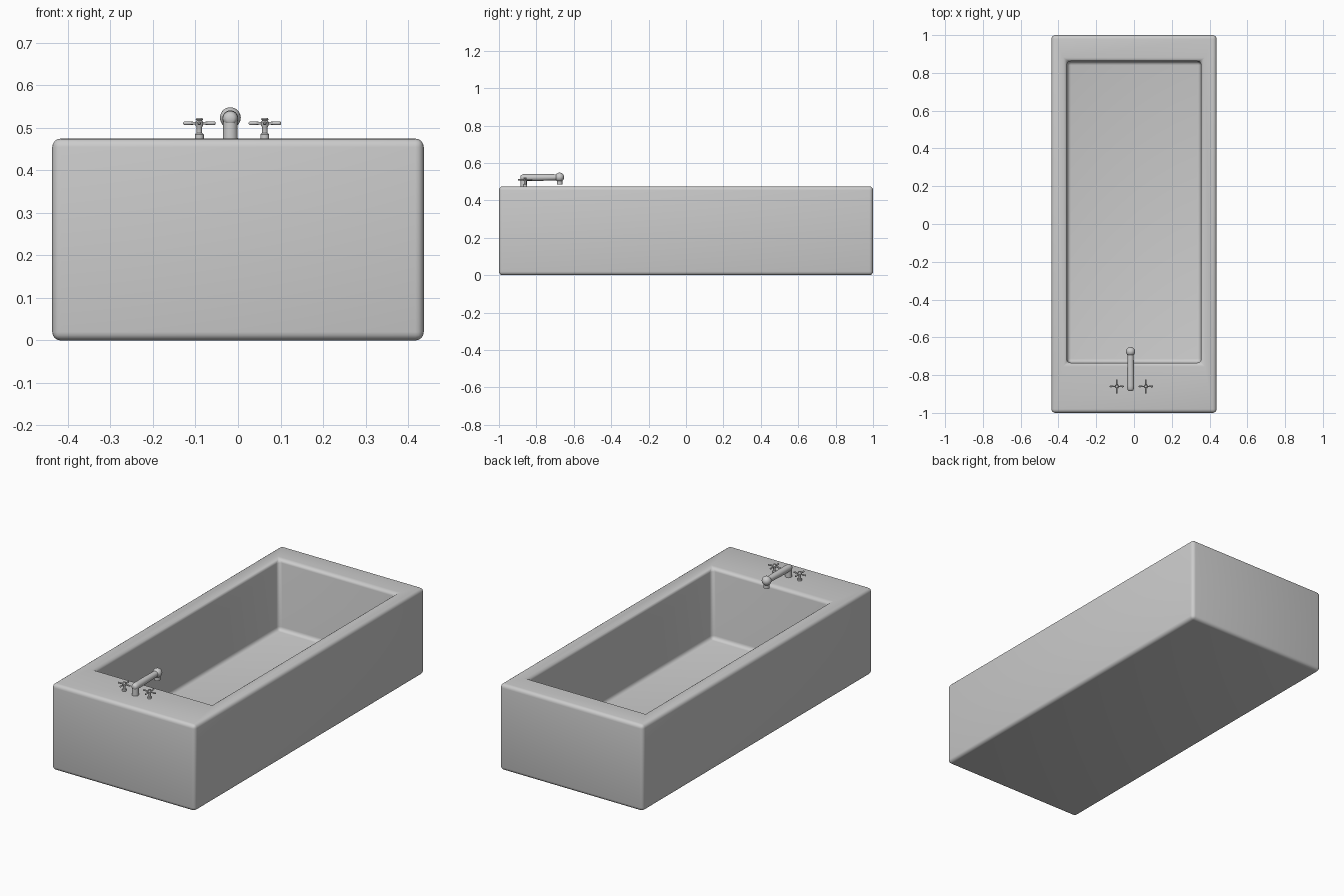
import bpy, bmesh, math
from mathutils import Vector

if "Cube" in bpy.data.objects:
    bpy.data.objects.remove(bpy.data.objects["Cube"])

grey = bpy.data.materials.new("plain_grey")
grey.diffuse_color = (0.6, 0.6, 0.6, 1)
grey.use_nodes = True
grey.node_tree.nodes["Principled BSDF"].inputs["Base Color"].default_value = grey.diffuse_color


def finish(name, bm, angle=40):
    bmesh.ops.recalc_face_normals(bm, faces=bm.faces)
    me = bpy.data.meshes.new(name)
    bm.to_mesh(me)
    bm.free()
    ob = bpy.data.objects.new(name, me)
    bpy.context.collection.objects.link(ob)
    me.materials.append(grey)
    bpy.ops.object.select_all(action='DESELECT')
    ob.select_set(True)
    bpy.context.view_layer.objects.active = ob
    bpy.ops.object.shade_smooth_by_angle(angle=math.radians(angle))
    return ob


def revolve(bm, profile, origin, axis, n=24):
    """Lathe (radius, distance) pairs around an axis from origin."""
    q = Vector((0, 0, 1)).rotation_difference(Vector(axis).normalized())
    rings = []
    for r, h in profile:
        rings.append([bm.verts.new(Vector(origin) + q @ Vector(
            (r * math.cos(2 * math.pi * i / n), r * math.sin(2 * math.pi * i / n), h)))
            for i in range(n)])
    for a, b in zip(rings, rings[1:]):
        for i in range(n):
            bm.faces.new((a[i], a[(i + 1) % n], b[(i + 1) % n], b[i]))
    bm.faces.new(rings[0])
    bm.faces.new(rings[-1])


# Tub: outer block, flat rim and sunken basin from four rectangular loops
bm = bmesh.new()
loops = []
for x, y0, y1, z in ((0.437, -1, 1, 0), (0.437, -1, 1, 0.475),
                     (0.355, -0.735, 0.862, 0.475), (0.353, -0.733, 0.86, 0.085)):
    loops.append([bm.verts.new(c) for c in ((-x, y0, z), (x, y0, z), (x, y1, z), (-x, y1, z))])
for a, b in zip(loops, loops[1:]):
    for i in range(4):
        j = (i + 1) % 4
        bm.faces.new((a[i], a[j], b[j], b[i]))
bm.faces.new(loops[0])
bm.faces.new(loops[-1])
bmesh.ops.recalc_face_normals(bm, faces=bm.faces)
edges = [e for e in bm.edges if e.calc_face_angle(0) > 0.5]
bmesh.ops.bevel(bm, geom=edges, offset=0.02, offset_type='OFFSET', segments=4,
                profile=0.5, affect='EDGES', clamp_overlap=True)
finish("bathtub", bm, 50)

# Spout: column, rounded elbow, slightly tapered pipe, ball end and nozzle
FX = -0.018
bm = bmesh.new()
revolve(bm, [(0.0175, 0), (0.0165, 0.05)], (FX, -0.867, 0.472), (0, 0, 1))
revolve(bm, [(0.008, -0.018), (0.014, -0.014), (0.018, -0.004), (0.0185, 0.01),
             (0.0185, 0.08), (0.0155, 0.19)],
        (FX, -0.867, 0.522), (0, 0.19, 0.002))
ball = bmesh.ops.create_uvsphere(bm, u_segments=24, v_segments=14, radius=0.0245)["verts"]
bmesh.ops.translate(bm, verts=ball, vec=(FX, -0.676, 0.524))
revolve(bm, [(0.015, 0), (0.015, 0.036)], (FX, -0.676, 0.485), (0, 0, 1))
finish("spout", bm)

# Two cross-handle taps
for name, hx in (("left_tap", -0.091), ("right_tap", 0.063)):
    bm = bmesh.new()
    revolve(bm, [(0.0105, 0), (0.0105, 0.013), (0.0065, 0.016), (0.0065, 0.03),
                 (0.009, 0.034), (0.009, 0.042), (0.006, 0.045), (0.009, 0.048), (0.007, 0.051)],
            (hx, -0.86, 0.472), (0, 0, 1))
    for d in ((1, 0, 0), (-1, 0, 0), (0, 1, 0), (0, -1, 0)):
        revolve(bm, [(0.003, 0), (0.0035, 0.014), (0.0045, 0.032), (0.004, 0.036), (0.002, 0.038)],
                (hx, -0.86, 0.511), d, 12)
    finish(name, bm)
